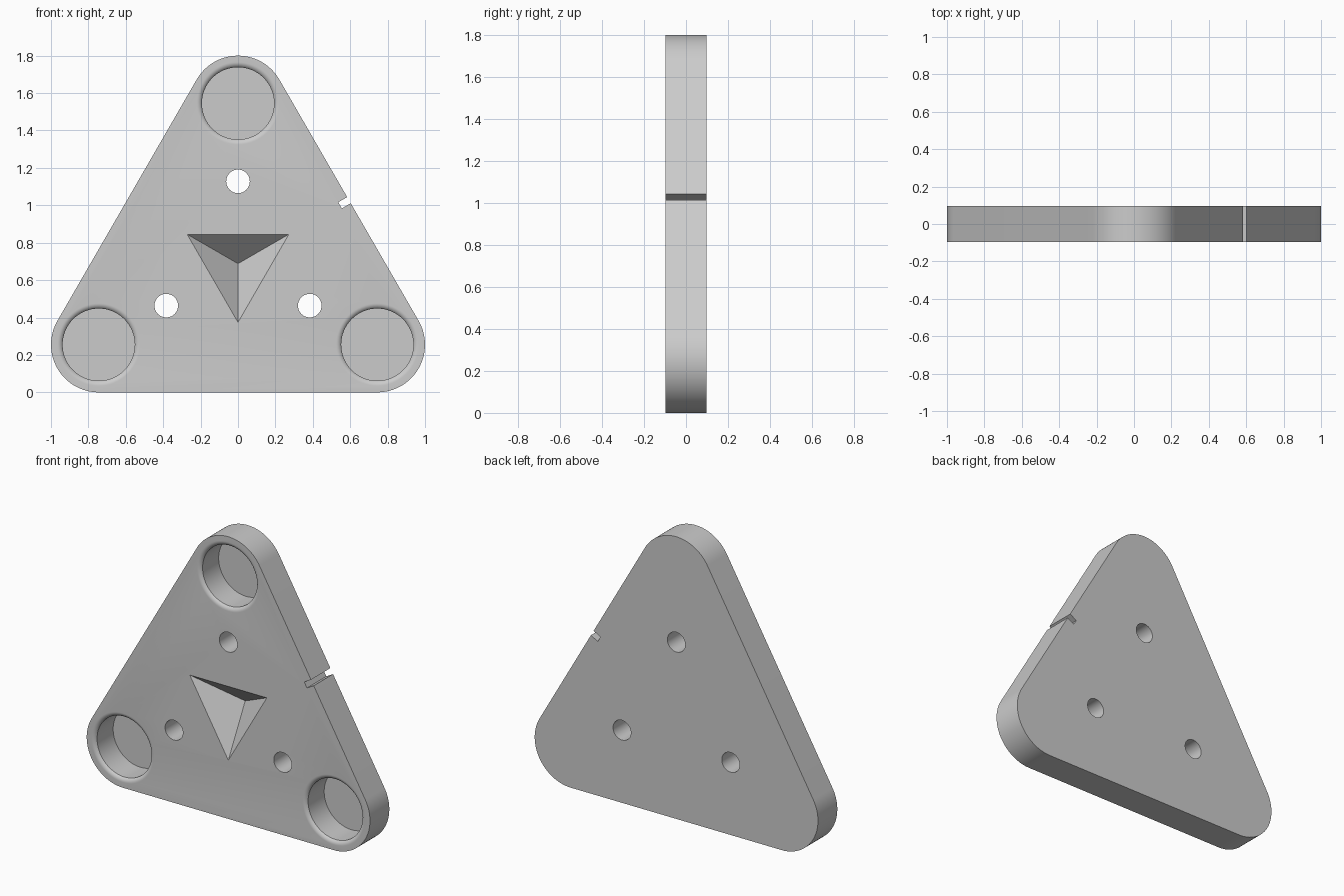
import bpy
import bmesh
from math import sin, cos, radians, pi
from mathutils import Vector, Matrix

if "Cube" in bpy.data.objects:
    bpy.data.objects.remove(bpy.data.objects["Cube"], do_unlink=True)

HALF = 0.0975                 # half the plate thickness
MID_Z = 0.685                 # height of the triangle's centroid
CORNER_R = 0.255              # rounded corner radius
CORNER_DIST = 0.86            # centroid to corner centre
HOLE_DIST = 0.443             # centroid to screw hole
ANGLES = [radians(a) for a in (90, 210, 330)]

grey = bpy.data.materials.new("plain grey")
grey.use_nodes = True
colour = (0.6, 0.6, 0.6, 1)
grey.diffuse_color = colour
grey.node_tree.nodes["Principled BSDF"].inputs["Base Color"].default_value = colour


def polar(dist, angle):
    return Vector((dist * cos(angle), 0, MID_Z + dist * sin(angle)))


def finish(bm, name):
    bmesh.ops.remove_doubles(bm, verts=bm.verts, dist=1e-5)
    bmesh.ops.recalc_face_normals(bm, faces=bm.faces)
    mesh = bpy.data.meshes.new(name)
    bm.to_mesh(mesh)
    bm.free()
    mesh.materials.append(grey)
    obj = bpy.data.objects.new(name, mesh)
    bpy.context.collection.objects.link(obj)
    return obj


def prism(name, outline, y0, y1):
    """Extrude an outline of (x, z) points from y0 to y1."""
    bm = bmesh.new()
    face = bm.faces.new([bm.verts.new((x, y0, z)) for x, z in outline])
    new = bmesh.ops.extrude_face_region(bm, geom=[face])["geom"]
    bmesh.ops.translate(bm, vec=(0, y1 - y0, 0),
                        verts=[g for g in new if isinstance(g, bmesh.types.BMVert)])
    return finish(bm, name)


def lathe(name, profile, centre, steps=64):
    """Revolve (radius, depth) points about the front-to-back axis."""
    bm = bmesh.new()
    verts = [bm.verts.new((r, d - HALF, 0)) for r, d in profile]
    edges = [bm.edges.new(pair) for pair in zip(verts, verts[1:])]
    bmesh.ops.spin(bm, geom=verts + edges, cent=(0, 0, 0), axis=(0, 1, 0),
                   angle=2 * pi, steps=steps)
    bmesh.ops.translate(bm, vec=centre, verts=bm.verts)
    return finish(bm, name)


# Rounded triangular plate
outline = []
for a in ANGLES:
    c = polar(CORNER_DIST, a)
    for i in range(33):
        t = a + radians(-60 + 120 * i / 32)
        outline.append((c.x + CORNER_R * cos(t), c.z + CORNER_R * sin(t)))
plate = prism("triangular_plate", outline, -HALF, HALF)

cutters = []

# Blind round pockets with a softly rounded rim
RIM, POCKET_R, FLOOR = 0.032, 0.193, 0.178
rim = [(POCKET_R + RIM * (sin(radians(60)) - sin(t)), RIM * (1 - cos(t)))
       for t in (radians(60 - 10 * i) for i in range(7))]
pocket = [(0, FLOOR), (POCKET_R, FLOOR)] + rim + [(rim[-1][0], -0.05), (0, -0.05)]
for a in ANGLES:
    cutters.append(lathe("pocket_cutter", pocket, polar(CORNER_DIST, a)))

# Screw holes through the plate
hole = [(0, 0.3), (0.063, 0.3), (0.063, -0.1), (0, -0.1)]
for a in ANGLES:
    cutters.append(lathe("hole_cutter", hole, polar(HOLE_DIST, a), 48))

# Inverted three-sided pyramid recess
DEPTH, SIZE, EXTRA = 0.17, 0.314, 0.05
bm = bmesh.new()
apex = bm.verts.new((0, DEPTH - HALF, MID_Z + 0.003))
base = []
for a in ANGLES:
    p = polar(-SIZE * (DEPTH + EXTRA) / DEPTH, a)
    base.append(bm.verts.new((p.x, -HALF - EXTRA, p.z + 0.003)))
bm.faces.new(base)
for i in range(3):
    bm.faces.new((base[i], base[i - 1], apex))
cutters.append(finish(bm, "pyramid_cutter"))

# Small slot in the middle of the left edge
out = Vector((cos(pi / 6), sin(pi / 6)))
side = Vector((-out.y, out.x))
edge = Vector((0, MID_Z)) + out * (CORNER_DIST / 2 + CORNER_R)
slot = [edge + out * u + side * v for u, v in
        ((-0.055, -0.019), (0.05, -0.019), (0.05, 0.019), (-0.055, 0.019))]
cutters.append(prism("slot_cutter", [tuple(p) for p in slot], -0.2, 0.2))

# Cut everything out, then bake the result
for cutter in cutters:
    cutter.hide_render = True
    mod = plate.modifiers.new(cutter.name, "BOOLEAN")
    mod.operation, mod.solver, mod.object = "DIFFERENCE", "EXACT", cutter
graph = bpy.context.evaluated_depsgraph_get()
mesh = bpy.data.meshes.new_from_object(plate.evaluated_get(graph))
plate.modifiers.clear()
plate.data = mesh
for cutter in cutters:
    bpy.data.objects.remove(cutter, do_unlink=True)

# One material, smooth curved walls and flat front and back
mesh.materials.clear()
mesh.materials.append(grey)
for p in mesh.polygons:
    p.material_index = 0
    p.use_smooth = abs(p.normal.y) < 0.999
mesh.set_sharp_from_angle(angle=radians(25))
